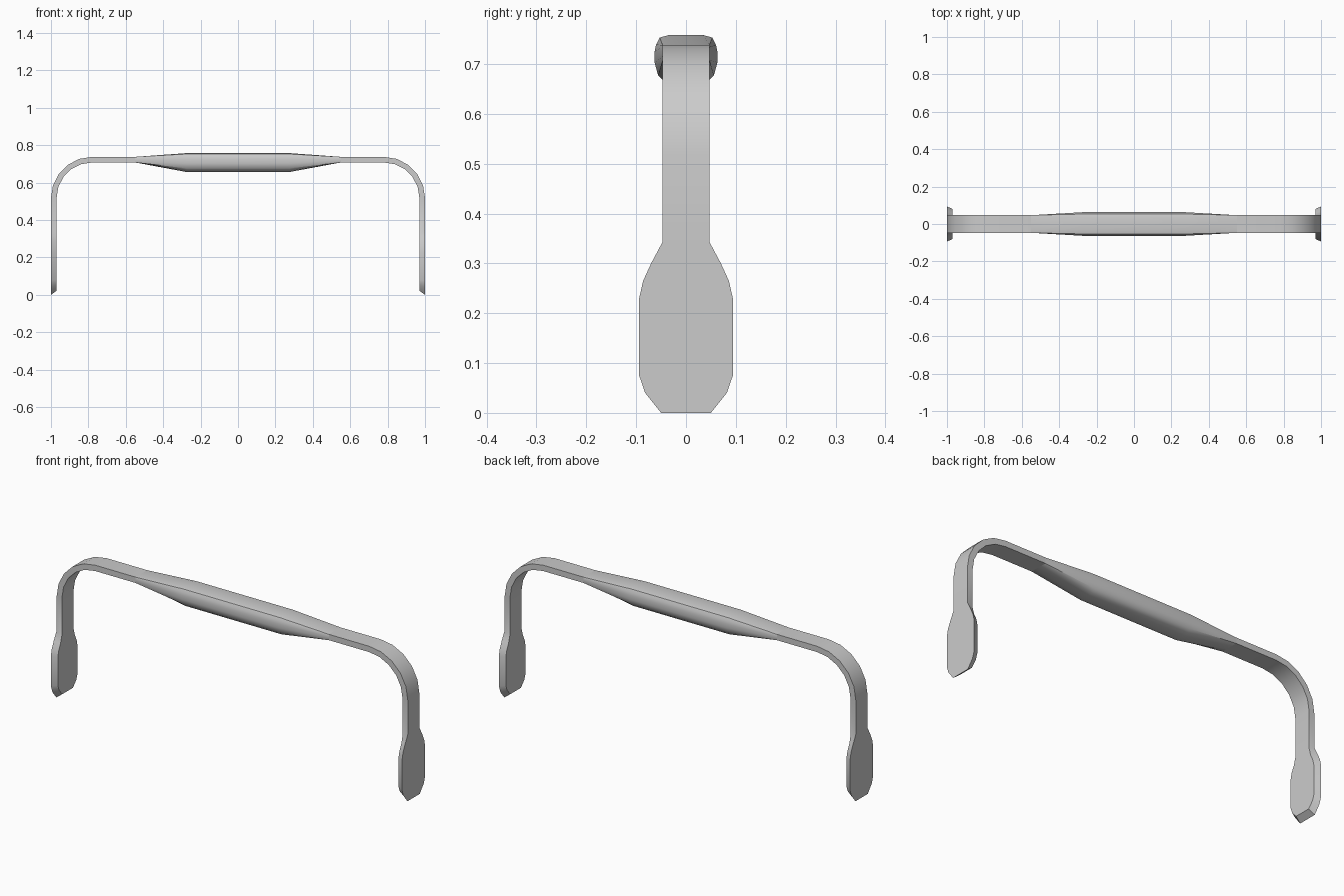
import bpy, bmesh, math

if "Cube" in bpy.data.objects:
    bpy.data.objects.remove(bpy.data.objects["Cube"])


def loft(name, rings):
    """Skin a list of equal-length rings and cap both ends."""
    bm = bmesh.new()
    vr = [[bm.verts.new(p) for p in r] for r in rings]
    n = len(vr[0])
    for a, b in zip(vr, vr[1:]):
        for i in range(n):
            j = (i + 1) % n
            bm.faces.new((a[i], a[j], b[j], b[i]))
    bm.faces.new(vr[0])
    bm.faces.new(vr[-1])
    bmesh.ops.recalc_face_normals(bm, faces=bm.faces)
    me = bpy.data.meshes.new(name)
    bm.to_mesh(me)
    bm.free()
    ob = bpy.data.objects.new(name, me)
    bpy.context.collection.objects.link(ob)
    bpy.ops.object.select_all(action='DESELECT')
    ob.select_set(True)
    bpy.context.view_layer.objects.active = ob
    bpy.ops.object.shade_smooth_by_angle(angle=math.radians(32))
    return ob


def strap_ring(outer, inner, wo, wi):
    (xo, zo), (xi, zi) = outer, inner
    return [(xo, -wo, zo), (xo, wo, zo), (xi, wi, zi), (xi, -wi, zi)]


# Mounting paddle: outer z, inner z, outer half width, inner half width
paddle = [(0.0, 0.022, 0.05, 0.043), (0.04, 0.052, 0.082, 0.070),
          (0.075, 0.08, 0.094, 0.080), (0.23, 0.226, 0.094, 0.080),
          (0.265, 0.257, 0.086, 0.073), (0.30, 0.288, 0.070, 0.058),
          (0.343, 0.328, 0.047, 0.047)]
rings = [strap_ring((1.0, zo), (0.97, zi), wo, wi) for zo, zi, wo, wi in paddle]

# Bent strap: a quarter bend, then straight to the grip
T, W = 0.03, 0.047
CX, CZ, R = 0.78, 0.518, 0.22
for k in range(6):
    a = math.radians(90 * k / 5)
    c, s = math.cos(a), math.sin(a)
    rings.append(strap_ring((CX + R * c, CZ + R * s),
                            (CX + (R - T) * c, CZ + (R - T) * s), W, W))
rings.append(strap_ring((0.55, 0.738), (0.55, 0.708), W, W))
strap = loft("side_strap", rings)
mirror = strap.modifiers.new("Mirror", 'MIRROR')
mirror.use_mirror_merge = False

# Grip: rounded section fading into the flat strap at both ends
full = [(0.035, 0.758), (0.053, 0.753), (0.060, 0.739), (0.063, 0.725),
        (0.063, 0.703), (0.056, 0.677), (0.040, 0.662), (0.020, 0.657)]
flat = [(0.035, 0.738), (0.047, 0.738), (0.047, 0.734), (0.047, 0.725),
        (0.047, 0.715), (0.047, 0.708), (0.035, 0.708), (0.018, 0.708)]


def grip_ring(x, half):
    pts = half + [(-y, z) for y, z in reversed(half)]
    return [(x, y, z) for y, z in pts]


loft("grip", [grip_ring(-0.55, flat), grip_ring(-0.275, full),
              grip_ring(0.275, full), grip_ring(0.55, flat)])
